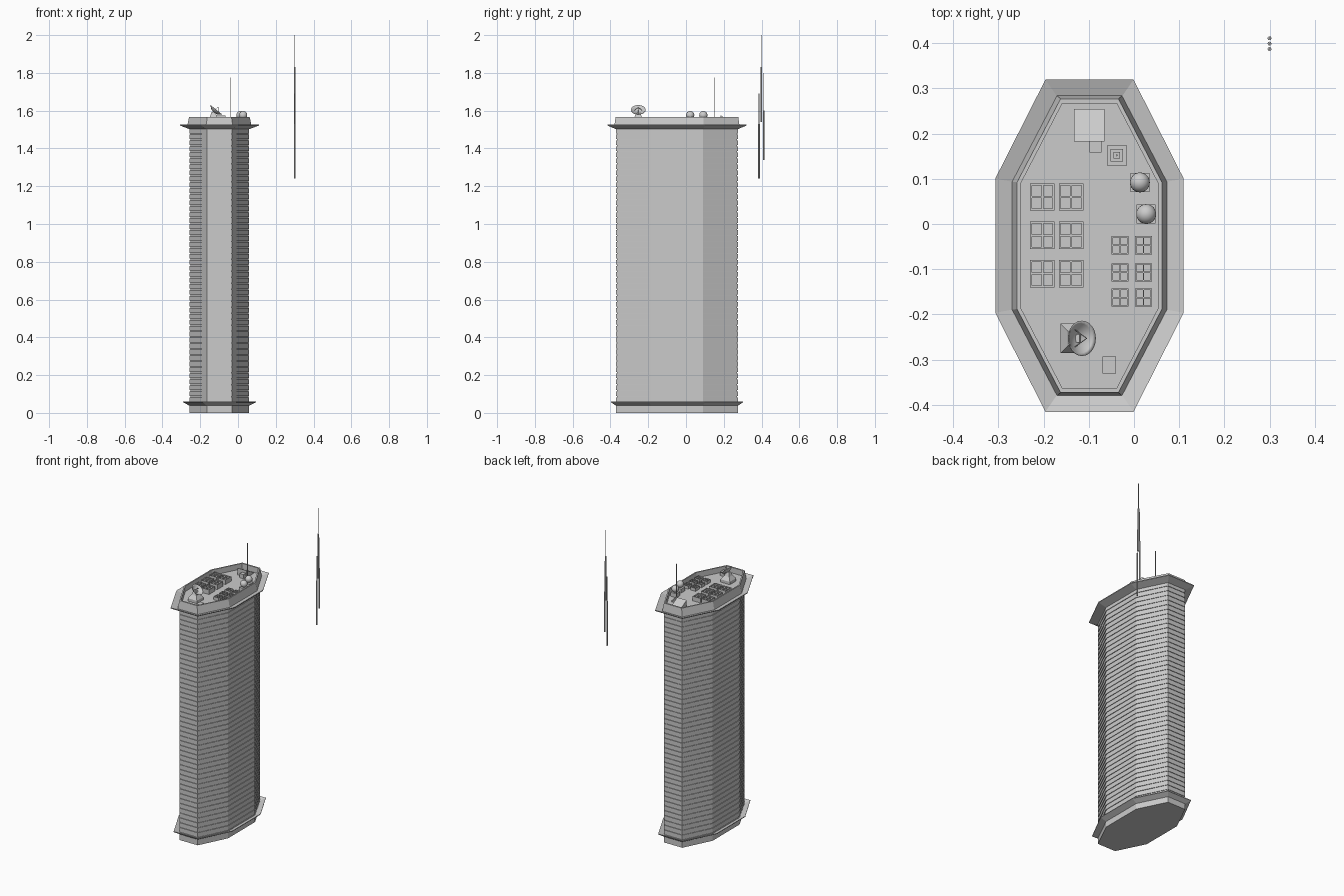
import bpy, bmesh, math
from mathutils import Vector, Matrix

if "Cube" in bpy.data.objects:
    bpy.data.objects.remove(bpy.data.objects["Cube"])

CX, CY = -0.0985, -0.048        # tower centre
DECK = 1.53                     # roof deck height

grey = bpy.data.materials.new("light_grey")
grey.diffuse_color = (0.6, 0.6, 0.6, 1)
grey.use_nodes = True
grey.node_tree.nodes["Principled BSDF"].inputs["Base Color"].default_value = grey.diffuse_color


def finish(name, bm, smooth=False):
    bmesh.ops.recalc_face_normals(bm, faces=bm.faces[:])
    me = bpy.data.meshes.new(name)
    bm.to_mesh(me)
    bm.free()
    ob = bpy.data.objects.new(name, me)
    bpy.context.collection.objects.link(ob)
    me.materials.append(grey)
    if smooth:
        for p in me.polygons:
            p.use_smooth = True
    return ob


def octagon(hx, hy, cx, cy, z):
    """Long octagon ring with half sizes hx, hy and corner offsets cx, cy."""
    pts = [(hx, -cy), (hx, cy), (cx, hy), (-cx, hy),
           (-hx, cy), (-hx, -cy), (-cx, -hy), (cx, -hy)]
    return [(CX + x, CY + y, z) for x, y in pts]


def loft(name, rings, cap=True, closed=False):
    """Skin consecutive rings of equal length."""
    bm = bmesh.new()
    vs = [[bm.verts.new(p) for p in r] for r in rings]
    n = len(vs[0])
    pairs = list(zip(vs, vs[1:]))
    if closed:
        pairs.append((vs[-1], vs[0]))
    for a, b in pairs:
        for i in range(n):
            j = (i + 1) % n
            bm.faces.new((a[i], a[j], b[j], b[i]))
    if cap and not closed:
        bm.faces.new(vs[0][::-1])
        bm.faces.new(vs[-1])
    return finish(name, bm)


def lathe(name, profile, loc, rot=None, seg=24, smooth=True):
    """Revolve an (r, z) profile about its own z axis."""
    bm = bmesh.new()
    vs = [bm.verts.new((r, 0, z)) for r, z in profile]
    es = [bm.edges.new(e) for e in zip(vs, vs[1:])]
    bmesh.ops.spin(bm, geom=vs + es, cent=(0, 0, 0), axis=(0, 0, 1),
                   angle=2 * math.pi, steps=seg)
    bmesh.ops.remove_doubles(bm, verts=bm.verts[:], dist=1e-5)
    bm.transform(Matrix.Translation(loc) @ (rot or Matrix.Identity(4)))
    return finish(name, bm, smooth)


def square(x, y, h, z, hy=None):
    hy = hy or h
    return [(x + a * h, y + b * hy, z) for a, b in ((-1, -1), (1, -1), (1, 1), (-1, 1))]


def block(name, x0, x1, y0, y1, z0, z1):
    x, y = (x0 + x1) / 2, (y0 + y1) / 2
    return loft(name, [square(x, y, (x1 - x0) / 2, z, (y1 - y0) / 2) for z in (z0, z1)])


def rod(name, p, q, r):
    d = Vector(q) - Vector(p)
    return lathe(name, [(0, 0), (r, 0), (r, d.length), (0, d.length)], Vector(p),
                 d.to_track_quat('Z', 'Y').to_matrix().to_4x4(), 8, False)


# Tower shaft: plain plinth, then floors separated by shallow grooves
body = (0.1575, 0.3225, 0.0665, 0.139)
inner = (0.1535, 0.3185, 0.0650, 0.137)
FLOORS, Z0, Z1 = 46, 0.05, 1.505
step = (Z1 - Z0) / FLOORS
rings = [octagon(*body, 0), octagon(*body, Z0)]
for i in range(FLOORS):
    z = Z0 + i * step
    rings += [octagon(*inner, z), octagon(*inner, z + 0.007),
              octagon(*body, z + 0.007), octagon(*body, z + step)]
loft("tower_shaft", rings)

# Canopies: thin brims that rise outward
loft("top_canopy", [octagon(*body, 1.502), octagon(0.2085, 0.3675, 0.0975, 0.1485, 1.521),
                    octagon(0.2085, 0.3675, 0.0975, 0.1485, 1.526), octagon(*body, 1.510)],
     closed=True)
loft("base_canopy", [octagon(*body, 0.038), octagon(0.193, 0.350, 0.088, 0.147, 0.056),
                     octagon(0.193, 0.350, 0.088, 0.147, 0.060), octagon(*body, 0.046)],
     closed=True)

# Parapet leaning inward, with the sunken roof deck
loft("parapet_and_deck", [octagon(*body, 1.504),
                          octagon(0.1715, 0.332, 0.072, 0.142, 1.512),
                          octagon(0.1605, 0.325, 0.064, 0.140, 1.566),
                          octagon(0.1525, 0.315, 0.060, 0.137, 1.566),
                          octagon(0.1525, 0.315, 0.060, 0.137, DECK)])


def vent(name, x, y, hx, hy, top):
    """Box with a 2 x 2 grid of sunken openings."""
    block(name + "_box", x - hx, x + hx, y - hy, y + hy, DECK, top - 0.008)
    t = hx * 0.16
    for s in (-1, 0, 1):
        cx, cy = x + s * (hx - t / 2), y + s * (hy - t / 2)
        block(name + "_bar", cx - t / 2, cx + t / 2, y - hy, y + hy, top - 0.008, top)
        block(name + "_bar", x - hx, x + hx, cy - t / 2, cy + t / 2, top - 0.008, top)


# Roof vents: six large, six small
for x in (-0.203, -0.139):
    for y in (0.06, -0.025, -0.11):
        vent("large_vent", x, y, 0.0275, 0.030, 1.560)
for x in (-0.031, 0.021):
    for y in (-0.047, -0.107, -0.163):
        vent("small_vent", x, y, 0.019, 0.020, 1.550)

# Radar domes on square stands
for x, y in ((0.013, 0.092), (0.027, 0.022)):
    block("dome_stand", x - 0.021, x + 0.021, y - 0.021, y + 0.021, DECK, 1.556)
    arc = [(0.022 * math.cos(a), 0.022 * math.sin(a))
           for a in (math.radians(-90 + 15 * k) for k in range(13))]
    lathe("radar_dome", arc, (x, y, 1.576))

# Satellite dish on a tapered pedestal
dx, dy = -0.130, -0.253
loft("dish_pedestal", [square(dx, dy, 0.033, DECK), square(dx, dy, 0.033, 1.548),
                       square(dx, dy, 0.018, 1.570), square(dx, dy, 0.009, 1.594)])
tilt = Matrix.Rotation(math.radians(39), 4, 'Y')
bowl = [(0.039 * k / 6, 0.018 * (k / 6) ** 2) for k in range(7)]
back = [(r, z - 0.002) for r, z in reversed(bowl)]
origin = Vector((-0.126, dy, 1.591))
lathe("dish_bowl", bowl + back, origin, tilt)
tip = origin + tilt @ Vector((0, 0, 0.034))
for k in range(3):
    a = math.radians(120 * k)
    foot = origin + tilt @ Vector((0.022 * math.cos(a), 0.022 * math.sin(a), 0.006))
    rod("dish_feed_strut", foot, tip, 0.001)

# Stair shed with a sloping roof, its entry block and a roof hatch
shed = block("stair_shed", -0.133, -0.065, 0.183, 0.255, DECK, 1.575)
for v in shed.data.vertices:
    if v.co.z > 1.57 and v.co.y > 0.22:
        v.co.z = 1.537
block("shed_entry", -0.098, -0.072, 0.158, 0.183, DECK, 1.557)
block("roof_hatch", -0.070, -0.040, -0.331, -0.293, DECK, 1.553)

# Roof mast on a stepped base
mx, my = -0.038, 0.152
loft("mast_base", [square(mx, my, h, z) for h, z in
                   ((0.022, DECK), (0.022, 1.538), (0.014, 1.538), (0.014, 1.548),
                    (0.007, 1.548), (0.007, 1.558))])
rod("mast_pole", (mx, my, 1.55), (mx, my, 1.775), 0.0022)

# Detached group of three stepped aerials
for y, z0, z1, z2 in ((0.387, 1.24, 1.53, 1.69), (0.399, 1.54, 1.83, 2.0), (0.411, 1.34, 1.60, 1.80)):
    rod("aerial_lower", (0.30, y, z0), (0.30, y, z1), 0.0045)
    rod("aerial_upper", (0.30, y, z1), (0.30, y, z2), 0.002)
